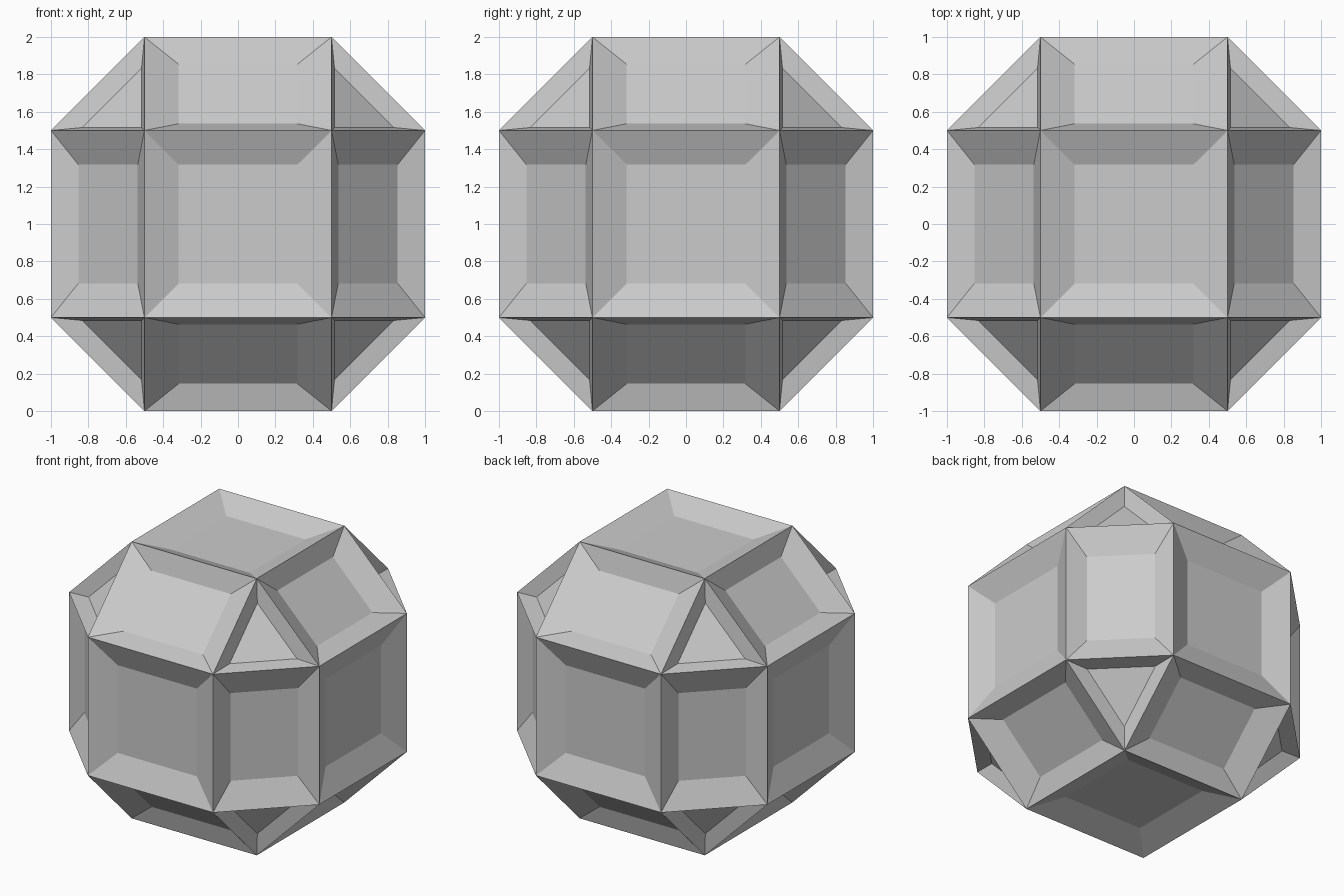
import bpy, bmesh
from itertools import product
from mathutils import Vector

if "Cube" in bpy.data.objects:
    bpy.data.objects.remove(bpy.data.objects["Cube"])

SCALE, DEPTH = 0.634, 0.078   # size of each sunken panel and how deep it sits

bm = bmesh.new()

# Outer shell: hull of a small square on each side of a cube
for a, b, c in product((-0.5, 0.5), (-0.5, 0.5), (-1, 1)):
    for co in ((a, b, c), (b, c, a), (c, a, b)):
        bm.verts.new(co)
bmesh.ops.convex_hull(bm, input=bm.verts[:])
bmesh.ops.dissolve_limit(bm, angle_limit=0.02, verts=bm.verts[:], edges=bm.edges[:])
bm.normal_update()

# Sunken panels: shrink every face towards its middle and push it inward
for face in bm.faces[:]:
    mid = face.calc_center_median()
    normal = face.normal.copy()
    if normal.dot(mid) < 0:
        normal.negate()
    outer = face.verts[:]
    inner = [bm.verts.new(mid + (v.co - mid) * SCALE - normal * DEPTH) for v in outer]
    bm.faces.remove(face)
    bm.faces.new(inner)
    for i in range(len(outer)):
        j = (i + 1) % len(outer)
        bm.faces.new((outer[i], outer[j], inner[j], inner[i]))

bmesh.ops.recalc_face_normals(bm, faces=bm.faces[:])
bmesh.ops.translate(bm, verts=bm.verts[:], vec=Vector((0, 0, 1)))

mesh = bpy.data.meshes.new("panelled_ball")
bm.to_mesh(mesh)
bm.free()
bpy.context.collection.objects.link(bpy.data.objects.new("panelled_ball", mesh))
